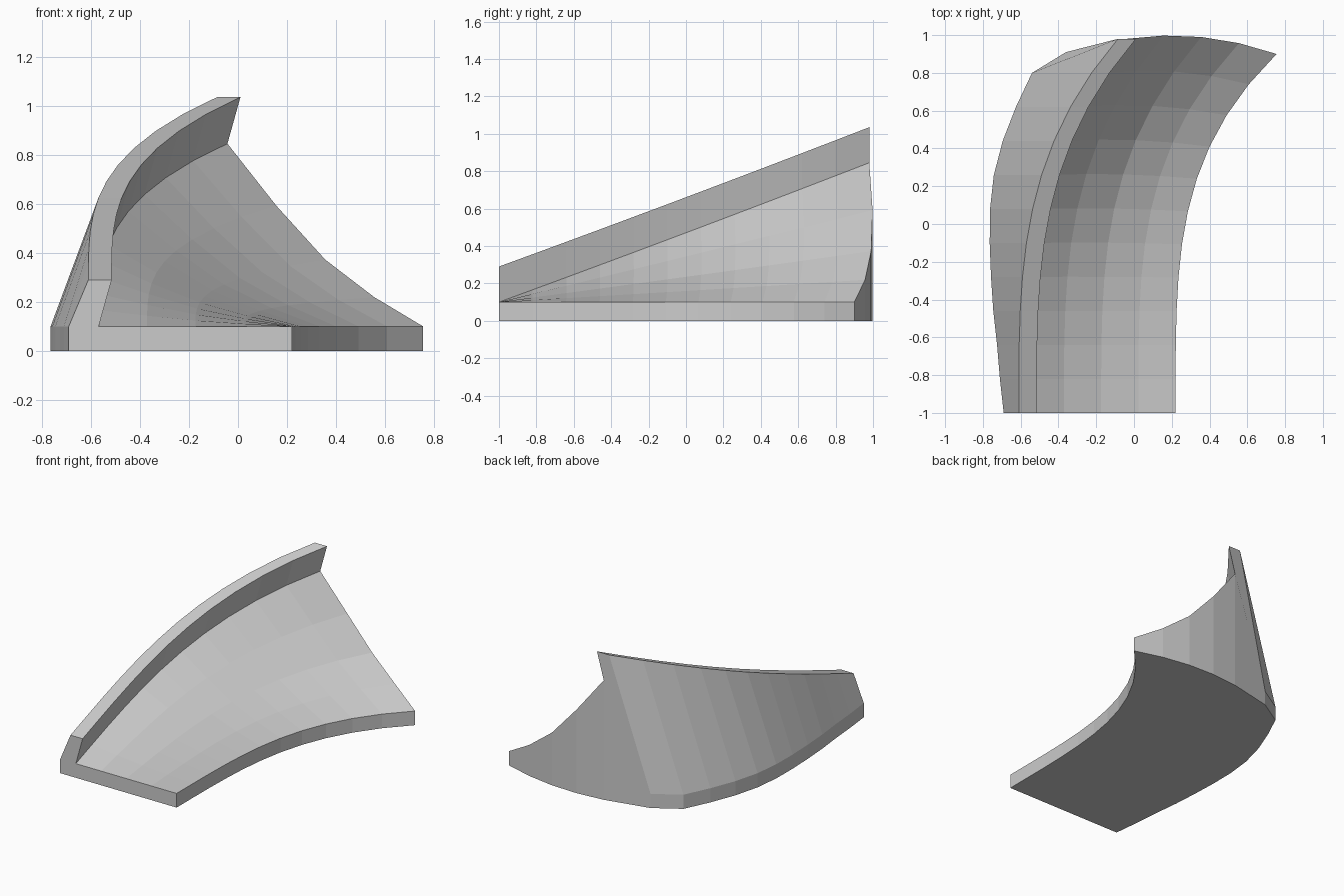
import bpy, bmesh
from mathutils import Vector

cube = bpy.data.objects.get("Cube")
if cube:
    bpy.data.objects.remove(cube, do_unlink=True)

ROWS = 11
COLUMNS = 4
LIP = 0.1
RISE = 0.745
WALL_HEIGHT = 0.19
# Plan curve of the outer foot and the bank profile from wall to inner edge
FOOT_X = [-.69, -.71, -.725, -.745, -.757, -.764, -.762, -.742, -.695, -.625, -.54, -.36]
BANK = [1, .66, .365, .16, 0]


def section(row):
    """Closed cross-section of the banked curve, ordered from the outer foot round."""
    f = row / ROWS
    y = -1 + 1.98 * f
    climb = RISE * f * (.97 + .03 * f)
    foot_y = y if row < ROWS else .91
    top_x = -.61 + .525 * f ** 3.25
    inner_y = y - .08 * f ** 3
    inner_x = .22 + .535 * ((inner_y + 1) / 1.9) ** 3.65
    base = Vector((top_x + .042, y, 0))
    inner = Vector((inner_x, inner_y, 0))

    deck, floor = [], []
    for i, bank in enumerate(BANK):
        u = i / COLUMNS
        p = base.lerp(inner, u)
        p.y += .2 * u * (1 - u) * f ** 3
        floor.append(p)
        deck.append(p + Vector((0, 0, LIP + climb * bank)))
    top_z = LIP + WALL_HEIGHT + climb
    wall = [Vector((FOOT_X[row], foot_y, 0)), Vector((FOOT_X[row], foot_y, LIP)),
            Vector((top_x, y, top_z)), Vector((top_x + .095, y, top_z))]
    return wall + deck + floor[::-1]


# Sweep the section along the curve
bm = bmesh.new()
rings = [[bm.verts.new(p) for p in section(r)] for r in range(ROWS + 1)]
count = len(rings[0])
for a, b in zip(rings, rings[1:]):
    for i in range(count):
        j = (i + 1) % count
        bm.faces.new((a[i], a[j], b[j], b[i]))

# End caps: one wall panel and a vertical strip under each deck column
for ring in (rings[0], rings[-1]):
    bm.faces.new(ring[:5] + ring[-1:])
    for i in range(COLUMNS):
        bm.faces.new((ring[4 + i], ring[5 + i], ring[-2 - i], ring[-1 - i]))
bmesh.ops.recalc_face_normals(bm, faces=bm.faces[:])

mesh = bpy.data.meshes.new("banked_curve")
bm.to_mesh(mesh)
bm.free()
track = bpy.data.objects.new("banked_curve", mesh)
bpy.context.collection.objects.link(track)

# Plain grey material
grey = bpy.data.materials.new("light_grey")
grey.use_nodes = True
colour = (.6, .6, .6, 1)
grey.diffuse_color = colour
grey.node_tree.nodes["Principled BSDF"].inputs["Base Color"].default_value = colour
mesh.materials.append(grey)
